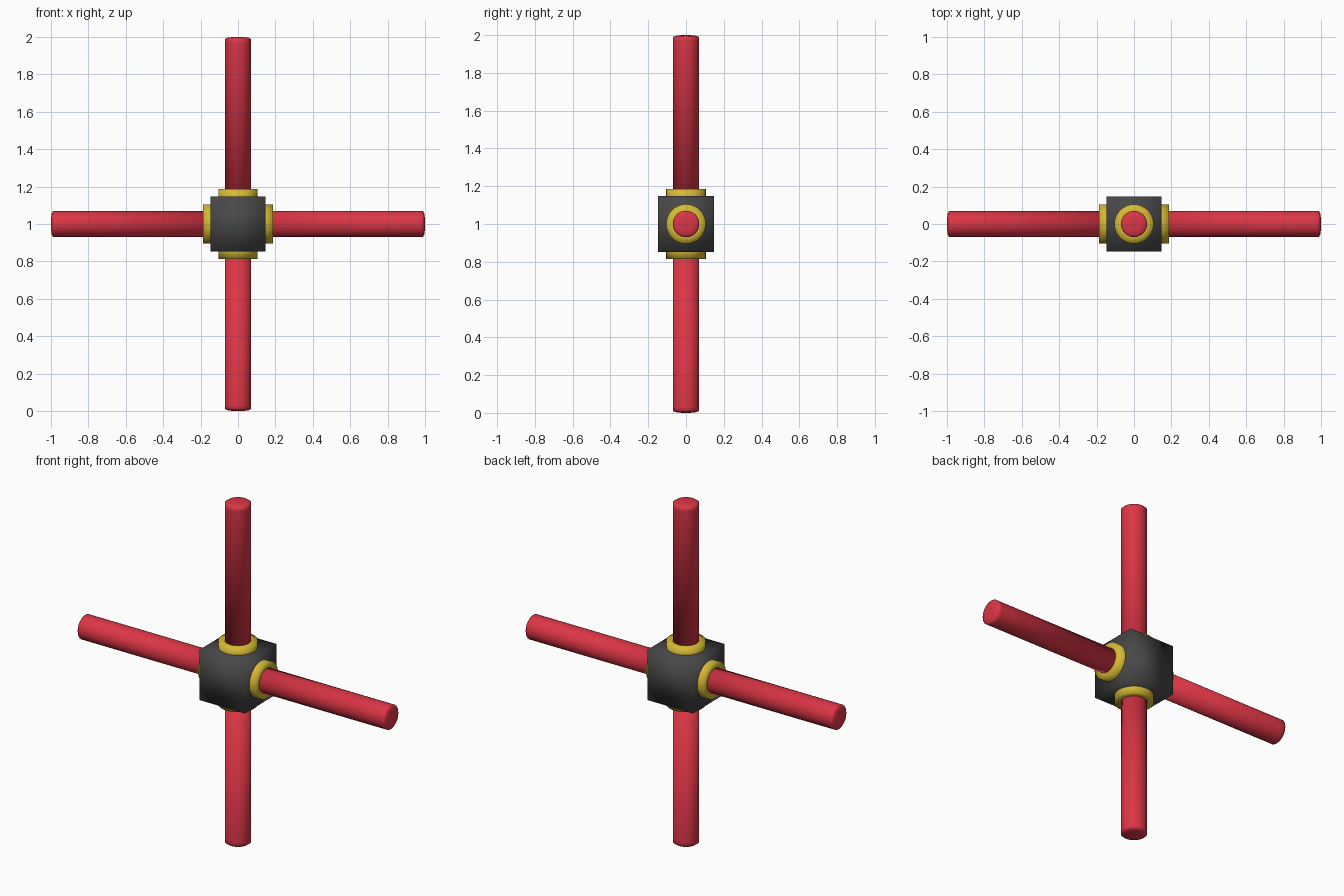
import bpy, bmesh
from math import radians
from mathutils import Matrix, Vector

cube = bpy.data.objects.get("Cube")
if cube:
    bpy.data.objects.remove(cube, do_unlink=True)


def material(name, rgb):
    mat = bpy.data.materials.new(name)
    mat.use_nodes = True
    mat.diffuse_color = (*rgb, 1)
    mat.node_tree.nodes["Principled BSDF"].inputs["Base Color"].default_value = (*rgb, 1)
    return mat


RED = material("red", (0.716, 0.036, 0.06))
GOLD = material("gold", (0.66, 0.49, 0.035))
GREY = material("dark grey", (0.065, 0.065, 0.065))
CENTRE = Vector((0, 0, 1))


def finish(bm, name, mat, turn=0):
    """Turn about y, move to the centre of the cross and shade smooth."""
    bmesh.ops.recalc_face_normals(bm, faces=bm.faces)
    bm.transform(Matrix.Translation(CENTRE) @ Matrix.Rotation(radians(turn), 4, "Y"))
    for face in bm.faces:
        face.smooth = True
    mesh = bpy.data.meshes.new(name)
    bm.to_mesh(mesh)
    bm.free()
    mesh.materials.append(mat)
    obj = bpy.data.objects.new(name, mesh)
    bpy.context.collection.objects.link(obj)


def lathe(name, profile, mat, turn, sides=32):
    """Spin a (radius, height) profile around the z axis."""
    bm = bmesh.new()
    verts = [bm.verts.new((r, 0, h)) for r, h in profile]
    edges = [bm.edges.new(pair) for pair in zip(verts, verts[1:])]
    bmesh.ops.spin(bm, geom=verts + edges, cent=(0, 0, 0), axis=(0, 0, 1),
                   angle=radians(360), steps=sides)
    bmesh.ops.remove_doubles(bm, verts=bm.verts, dist=0.0001)
    finish(bm, name, mat, turn)


# Central block
block = bmesh.new()
bmesh.ops.create_cube(block, size=0.294)
finish(block, "hub_block", GREY)

# Four arms, each a collar and a rod with a slightly domed end
rod = [(0, 0.1), (0.07, 0.1), (0.07, 0.97), (0.07, 0.988), (0.06, 0.995), (0.035, 0.999), (0, 1)]
collar = [(0, 0.1), (0.105, 0.1), (0.105, 0.186), (0.068, 0.186)]
for side, turn in (("top", 0), ("left", 90), ("bottom", 180), ("right", 270)):
    lathe(side + "_rod", rod, RED, turn)
    lathe(side + "_collar", collar, GOLD, turn)
